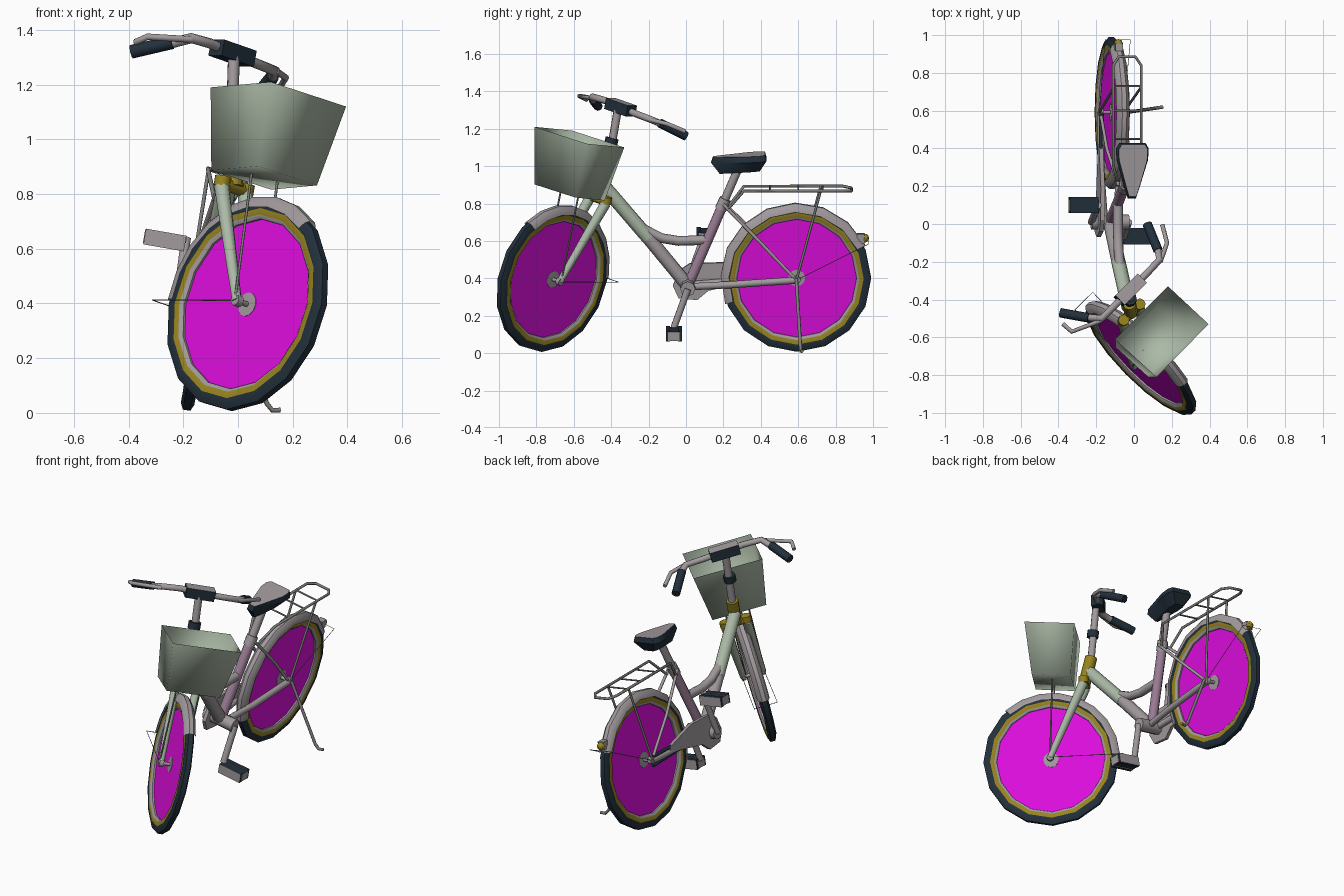
import bpy, bmesh, math
from mathutils import Vector, Matrix

if "Cube" in bpy.data.objects:
    bpy.data.objects.remove(bpy.data.objects["Cube"])

def material(name, rgb):
    m = bpy.data.materials.new(name)
    m.diffuse_color = (*rgb, 1)
    m.use_nodes = True
    m.node_tree.nodes["Principled BSDF"].inputs["Base Color"].default_value = m.diffuse_color
    return m

GREY = material("warm_grey", (0.36, 0.325, 0.34))
DARK = material("dark_navy", (0.016, 0.029, 0.044))
SAGE = material("sage_green", (0.41, 0.49, 0.385))
PINK = material("magenta", (0.74, 0.004, 0.74))
GOLD = material("old_gold", (0.31, 0.23, 0.014))
MAUVE = material("mauve", (0.35, 0.22, 0.32))
WIRE = material("wire_grey", (0.2, 0.2, 0.19))

# The bike leans over to +x on its stand: points are given in the bike's own plane
LEAN = math.atan(0.175)
C, S = math.cos(LEAN), math.sin(LEAN)

def P(side, y, z):
    return Vector((-0.19 + 0.175 * z + side * C, y, z - side * S))

LEAN_M = Matrix(((C, 0, S), (0, 1, 0), (-S, 0, C)))

def finish(ob, smooth=40):
    bpy.ops.object.select_all(action='DESELECT')
    ob.select_set(True)
    bpy.context.view_layer.objects.active = ob
    if smooth:
        bpy.ops.object.shade_smooth_by_angle(angle=math.radians(smooth))
    return ob

def from_bmesh(name, bm, mats, smooth=40):
    me = bpy.data.meshes.new(name)
    bm.to_mesh(me)
    bm.free()
    for m in mats:
        me.materials.append(m)
    ob = bpy.data.objects.new(name, me)
    bpy.context.collection.objects.link(ob)
    return finish(ob, smooth)

def tube(name, pts, r, mat, closed=False, radii=None, res=2):
    cu = bpy.data.curves.new(name, 'CURVE')
    cu.dimensions = '3D'
    cu.bevel_depth = r
    cu.bevel_resolution = res
    cu.use_fill_caps = True
    sp = cu.splines.new('POLY')
    sp.points.add(len(pts) - 1)
    for i, p in enumerate(pts):
        sp.points[i].co = (*p, 1)
        sp.points[i].radius = radii[i] if radii else 1
    sp.use_cyclic_u = closed
    cu.materials.append(mat)
    ob = bpy.data.objects.new(name, cu)
    bpy.context.collection.objects.link(ob)
    finish(ob, 0)
    bpy.ops.object.convert(target='MESH')
    return finish(bpy.context.view_layer.objects.active, 50)

def box(name, centre, size, rot, mats, rule=None):
    bm = bmesh.new()
    bmesh.ops.create_cube(bm, size=1)
    bm.normal_update()
    for f in bm.faces:
        f.material_index = rule(f.normal) if rule else 0
    bm.transform(Matrix.Translation(centre) @ rot.to_4x4() @ Matrix.Diagonal((*size, 1)))
    return from_bmesh(name, bm, mats, 0)

def lathe(name, frame, profile, bands, mats, a0=0, a1=360, n=16):
    """Turn (side, radius) points round the axle; bands gives a material per strip."""
    bm = bmesh.new()
    full = a1 - a0 == 360
    rings = []
    for i in range(n if full else n + 1):
        a = math.radians(a0 + (a1 - a0) * i / n)
        rings.append([bm.verts.new((s, r * math.cos(a), r * math.sin(a))) for s, r in profile])
    for i in range(n):
        p, q = rings[i], rings[(i + 1) % len(rings)]
        for k in range(len(profile) - 1):
            bm.faces.new((p[k], p[k + 1], q[k + 1], q[k])).material_index = bands[k]
    bmesh.ops.remove_doubles(bm, verts=bm.verts, dist=1e-5)
    bmesh.ops.recalc_face_normals(bm, faces=bm.faces)
    bm.transform(frame)
    return from_bmesh(name, bm, mats)

# Steered front frame: axle, backward and up directions
axle = Vector((0.69, 0.68, -0.24)).normalized()
up = (Vector((0, 0, 1)) - axle * axle.z).normalized()
back = up.cross(axle)
STEER = Matrix((axle, back, up)).transposed()
front_hub = Vector((0.036, -0.714, 0.396))
FRONT = Matrix.Translation(front_hub) @ STEER.to_4x4()
REAR = Matrix.Translation(P(0, 0.592, 0.402)) @ LEAN_M.to_4x4()

# Wheels: spoke disc, rim and tyre, hub, mudguard, wire stay
for tag, F, g0, g1, stay in (("front", FRONT, 2, 130, 0), ("rear", REAR, 26, 200, 27)):
    half = [(-0.012, 0.32), (-0.023, 0.334), (-0.023, 0.358), (-0.025, 0.374), (-0.014, 0.398)]
    prof = half + [(-s, r) for s, r in reversed(half)] + [half[0]]
    lathe(tag + "_tyre_and_rim", F, prof, [0, 1, 2, 2, 2, 2, 2, 1, 0, 0], [GREY, GOLD, DARK])
    lathe(tag + "_spoke_disc", F, [(-0.003, 0), (-0.003, 0.322), (0.003, 0.322), (0.003, 0)],
          [0, 0, 0], [PINK])
    lathe(tag + "_hub", F, [(-0.07, 0), (-0.07, 0.02), (-0.045, 0.022), (-0.045, 0.01), (-0.006, 0.01),
          (-0.005, 0.045), (0.005, 0.045), (0.006, 0.01), (0.045, 0.01), (0.045, 0.022), (0.07, 0.02),
          (0.07, 0)], [0] * 11, [GREY], n=12)
    lathe(tag + "_mudguard", F, [(-0.036, 0.362), (-0.03, 0.39), (-0.012, 0.407),
          (0.012, 0.407), (0.03, 0.39), (0.036, 0.362)], [0] * 5, [GREY], g0, g1, 8)
    a = math.radians(stay)
    tip = (0.43 * math.cos(a), 0.43 * math.sin(a))
    tube(tag + "_wire_stay", [F @ Vector(p) for p in
         ((-0.065, 0, 0), (-0.068, *tip), (0.068, *tip), (0.065, 0, 0))], 0.002, WIRE, res=0)

# Fork, crown and head tube
crown = Vector((-0.015, -0.47, 0.825))
for side, tag in ((-1, "left"), (1, "right")):
    shoulder = crown + axle * 0.062 * side
    foot = front_hub + axle * 0.058 * side
    tube(tag + "_fork_leg", [shoulder - up * 0.01, foot], 0.026, SAGE, radii=[1.1, 0.7])
    tube(tag + "_fork_shoulder", [shoulder + up * 0.025, shoulder - up * 0.012], 0.03, GOLD)
tube("fork_crown", [crown - axle * 0.075, crown + axle * 0.075], 0.024, GOLD)
tube("head_tube", [crown, (-0.025, -0.42, 0.985)], 0.036, GOLD)
tube("stem", [(-0.025, -0.42, 0.98), (-0.015, -0.365, 1.3)], 0.022, GREY)
tube("stem_collar", [(-0.022, -0.405, 1.11), (-0.02, -0.395, 1.15)], 0.036, DARK)

# Handlebar, clamp cover, grips, levers
tube("handlebar", [(-0.25, -0.495, 1.35), (-0.17, -0.5, 1.37), (-0.1, -0.43, 1.35), (0.06, -0.27, 1.28),
     (0.135, -0.19, 1.25), (0.125, -0.13, 1.225)], 0.019, GREY)
box("clamp_cover", Vector((-0.02, -0.35, 1.315)), (0.17, 0.07, 0.06), STEER, [DARK, GREY],
    lambda n: 1 if n.z > 0.5 else 0)
tube("left_grip", [(-0.24, -0.497, 1.355), (-0.39, -0.47, 1.32)], 0.025, DARK)
tube("right_grip", [(0.127, -0.14, 1.23), (0.07, 0.0, 1.16)], 0.025, DARK)
tube("left_brake_lever", [(-0.17, -0.51, 1.365), (-0.33, -0.57, 1.375), (-0.375, -0.53, 1.355)], 0.012, GREY)
tube("right_brake_lever", [(0.14, -0.2, 1.25), (0.175, -0.1, 1.225), (0.15, -0.005, 1.185)], 0.012, GREY)

# Basket: open tapered box
top = [Vector(p) for p in ((0.12, -0.81, 1.21), (0.395, -0.53, 1.12), (0.18, -0.33, 1.1), (-0.1, -0.61, 1.19))]
mid = sum(top, Vector()) / 4
low = mid - up * 0.305
bm = bmesh.new()
tv = [bm.verts.new(p) for p in top]
lv = [bm.verts.new(low + (p - mid) * 0.78) for p in top]
bm.faces.new(lv[::-1])
for i in range(4):
    j = (i + 1) % 4
    bm.faces.new((lv[i], lv[j], tv[j], tv[i]))
from_bmesh("basket", bm, [SAGE], 180)
for side, tag in ((-1, "left"), (1, "right")):
    tube(tag + "_basket_strut", [front_hub + axle * 0.068 * side, low + axle * 0.068 * side], 0.005, WIRE)

# Frame tubes
tube("down_tube_upper", [(-0.027, -0.445, 0.9), P(0, -0.2, 0.615)], 0.038, SAGE)
tube("down_tube_lower", [P(0, -0.2, 0.615), P(0, 0.01, 0.36)], 0.037, GREY)
tube("step_through_tube", [P(0, -0.25, 0.675), P(0, -0.13, 0.615), P(0, -0.04, 0.6), P(0, 0.11, 0.605)],
     0.026, GREY)
tube("seat_tube", [P(0, 0.01, 0.36), P(0, 0.2, 0.8)], 0.029, MAUVE)
tube("seat_post", [P(0, 0.19, 0.78), P(0, 0.285, 1.0)], 0.024, GREY)
tube("seat_collar", [P(0, 0.185, 0.77), P(0, 0.21, 0.825)], 0.033, GREY)
tube("bottom_bracket", [P(-0.1, 0.01, 0.36), P(0.1, 0.01, 0.36)], 0.04, GREY)
for s, tag in ((-1, "left"), (1, "right")):
    hub = P(0.058 * s, 0.59, 0.4)
    tube(tag + "_chain_stay", [P(0.03 * s, 0.02, 0.36), P(0.05 * s, 0.25, 0.375), hub], 0.019, GREY)
    tube(tag + "_seat_stay", [P(0.03 * s, 0.2, 0.8), P(0.06 * s, 0.4, 0.6), hub], 0.009, GREY)
    tube(tag + "_rack_leg", [P(0.072 * s, 0.72, 0.88), P(0.065 * s, 0.59, 0.4)], 0.007, WIRE)

# Luggage rack
rack = [(0.03, 0.22, 0.77), (0.075, 0.31, 0.88), (0.075, 0.84, 0.88), (0.045, 0.885, 0.875)]
tube("rack_rail", [P(*p) for p in rack] + [P(-a, b, c) for a, b, c in reversed(rack)], 0.008, WIRE)
for i, y in enumerate((0.45, 0.6, 0.73)):
    tube(f"rack_crossbar_{i}", [P(-0.075, y, 0.88), P(0.075, y, 0.88)], 0.005, WIRE)

# Chain guard on the -x side, with the chain behind it
bm = bmesh.new()
outline = [(-0.07, 0.36), (-0.04, 0.44), (0.02, 0.48), (0.2, 0.485), (0.42, 0.43), (0.42, 0.4),
           (0.12, 0.335), (0.06, 0.285), (-0.04, 0.295)]
face = bm.faces.new([bm.verts.new(P(-0.07, y, z - 0.01)) for y, z in outline])
ext = bmesh.ops.extrude_face_region(bm, geom=[face])
bmesh.ops.translate(bm, vec=LEAN_M @ Vector((0.022, 0, 0)),
                    verts=[v for v in ext["geom"] if isinstance(v, bmesh.types.BMVert)])
bmesh.ops.recalc_face_normals(bm, faces=bm.faces)
from_bmesh("chain_guard", bm, [GREY], 30)
for tag, z, e in (("upper", 0.425, 0.42), ("lower", 0.385, 0.37)):
    tube(tag + "_chain_run", [P(-0.06, 0.3, z - 0.01), P(-0.06, 0.59, e)], 0.01, DARK)

# Cranks and pedals: dark blocks with grey edges
for s, tag, y, z in ((1, "right", -0.065, 0.135), (-1, "left", 0.1, 0.6)):
    tube(tag + "_crank", [P(0.1 * s, 0.01, 0.36), P(0.11 * s, y, z + 0.02)], 0.019, GREY)
    box(tag + "_pedal", P(0.185 * s, y, z), (0.155, 0.06, 0.05), LEAN_M, [DARK, GREY],
        lambda n: 1 if abs(n.y) > 0.5 or abs(n.x) > 0.5 else 0)
    for e in (-1, 1):
        box(f"{tag}_pedal_pad_{e + 1}", P(0.185 * s, y + 0.032 * e, z), (0.15, 0.022, 0.058), LEAN_M,
            [DARK, GREY], lambda n: 1 if abs(n.y) > 0.5 else 0)

# Side stand
tube("side_stand", [P(0.075, 0.59, 0.41), (0.105, 0.612, 0.035), (0.125, 0.615, 0.01), (0.155, 0.62, 0.01)],
     0.009, WIRE)

# Rear lamp on the mudguard
box("rear_lamp_mount", P(0, 0.935, 0.615), (0.04, 0.04, 0.05), LEAN_M, [GREY])
bm = bmesh.new()
bmesh.ops.create_uvsphere(bm, u_segments=8, v_segments=6, radius=0.024)
bm.transform(Matrix.Translation(P(0, 0.955, 0.615)))
from_bmesh("rear_lamp", bm, [GOLD])

# Saddle: grey pad on a dark tapered shell
half = [(0.022, 0.135), (0.04, 0.19), (0.085, 0.34), (0.088, 0.4), (0.07, 0.43)]
outline = half + [(-s, y) for s, y in reversed(half)]
bm = bmesh.new()
levels = []
for k, h in ((0.88, 0.045), (1, 0.015), (0.45, -0.045)):
    levels.append([bm.verts.new(P(s * k, 0.3 + (y - 0.3) * (k + 1) / 2, 1.015 + h + 0.06 * (y - 0.3)))
                   for s, y in outline])
bm.faces.new(levels[0]).material_index = 1
bm.faces.new(levels[2][::-1])
n = len(outline)
for a, b in zip(levels, levels[1:]):
    for i in range(n):
        bm.faces.new((a[i], b[i], b[(i + 1) % n], a[(i + 1) % n]))
bmesh.ops.recalc_face_normals(bm, faces=bm.faces)
from_bmesh("saddle", bm, [DARK, GREY])
